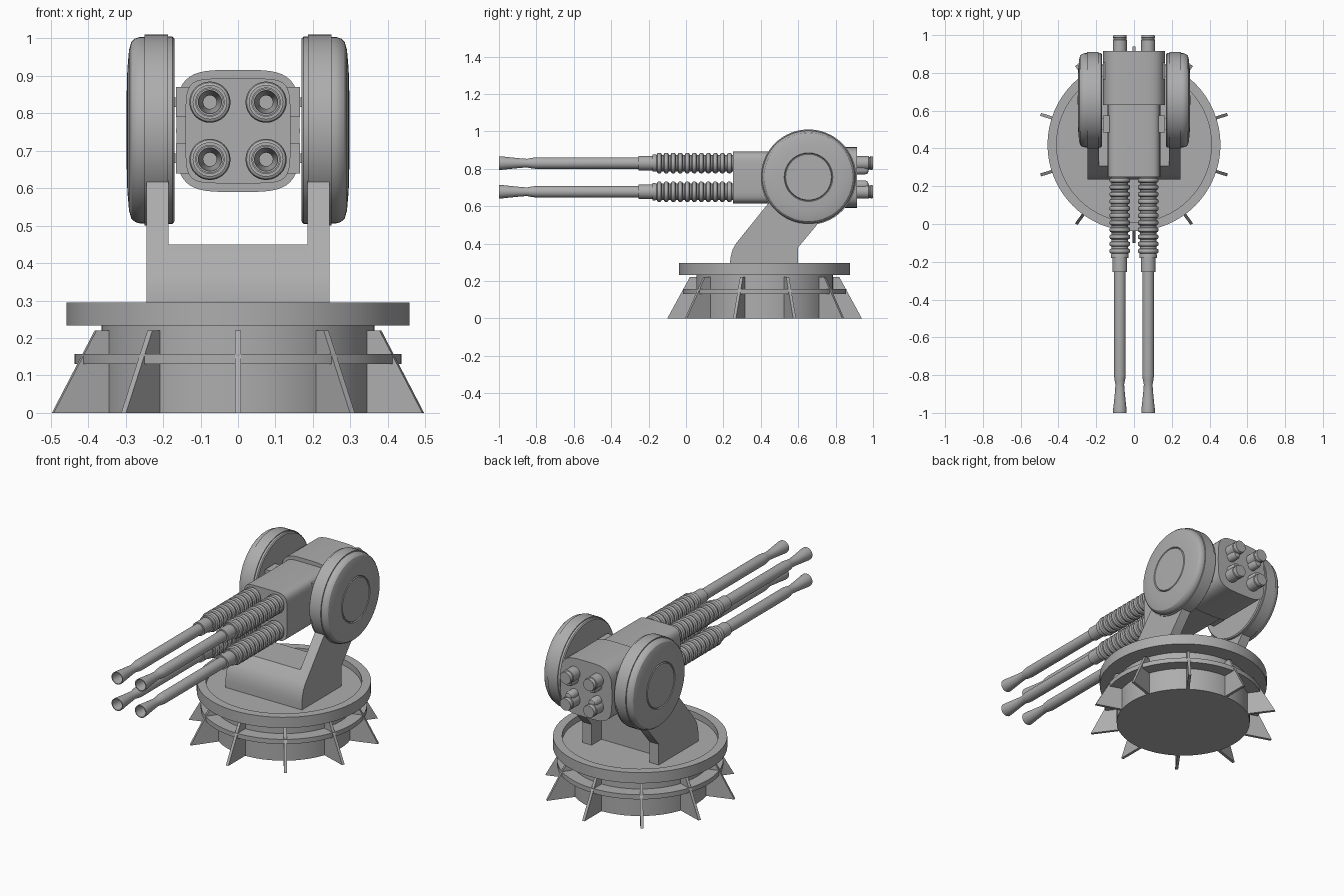
import bpy, bmesh, math
from mathutils import Vector

if "Cube" in bpy.data.objects:
    bpy.data.objects.remove(bpy.data.objects["Cube"])

grey = bpy.data.materials.new("plain_grey")
grey.diffuse_color = (0.42, 0.42, 0.42, 1)
grey.use_nodes = True
grey.node_tree.nodes["Principled BSDF"].inputs["Base Color"].default_value = grey.diffuse_color
CY = 0.42          # centre of the round base
HUB = (0.655, 0.755)  # y, z of the tilt axis


def finish(name, bm, smooth=30):
    bmesh.ops.remove_doubles(bm, verts=bm.verts[:], dist=1e-5)
    bmesh.ops.recalc_face_normals(bm, faces=bm.faces[:])
    me = bpy.data.meshes.new(name)
    bm.to_mesh(me)
    bm.free()
    me.materials.append(grey)
    ob = bpy.data.objects.new(name, me)
    bpy.context.collection.objects.link(ob)
    bpy.ops.object.select_all(action='DESELECT')
    ob.select_set(True)
    bpy.context.view_layer.objects.active = ob
    bpy.ops.object.shade_smooth_by_angle(angle=math.radians(smooth))
    return ob


def lathe(name, profile, axis, origin, seg=48, closed=False, flip=1):
    """Turn (radius, height) points around an axis."""
    bm = bmesh.new()
    rings = []
    for r, h in profile:
        ring = []
        for i in range(seg):
            a = 2 * math.pi * i / seg
            c, s = r * math.cos(a), r * math.sin(a)
            p = {'x': (h * flip, c, s), 'y': (c, h, s), 'z': (c, s, h)}[axis]
            ring.append(bm.verts.new(Vector(p) + Vector(origin)))
        rings.append(ring)
    n = len(rings)
    for k in range(n if closed else n - 1):
        a, b = rings[k], rings[(k + 1) % n]
        for i in range(seg):
            j = (i + 1) % seg
            bm.faces.new((a[i], a[j], b[j], b[i]))
    return finish(name, bm)


def prism(name, pts, offset, smooth=30):
    """Extrude a planar outline by an offset vector."""
    bm = bmesh.new()
    off = Vector(offset)
    a = [bm.verts.new(p) for p in pts]
    b = [bm.verts.new(Vector(p) + off) for p in pts]
    bm.faces.new(a)
    bm.faces.new(b[::-1])
    for i in range(len(a)):
        j = (i + 1) % len(a)
        bm.faces.new((a[i], a[j], b[j], b[i]))
    return finish(name, bm, smooth)


def box(name, x0, x1, y0, y1, z0, z1):
    return prism(name, [(x0, y0, z0), (x1, y0, z0), (x1, y1, z0), (x0, y1, z0)], (0, 0, z1 - z0))


# Base drum, mid ring and rimmed turntable
lathe("base_drum", [(0, 0), (0.365, 0), (0.365, 0.24), (0, 0.24)], 'z', (0, CY, 0), 64)
lathe("base_ring", [(0.36, 0.13), (0.437, 0.13), (0.437, 0.157), (0.36, 0.157)],
      'z', (0, CY, 0), 64, closed=True)
lathe("turntable", [(0, 0.233), (0.458, 0.233), (0.458, 0.295), (0.41, 0.295), (0.41, 0.26), (0, 0.26)],
      'z', (0, CY, 0), 64)

# Ten tapered fins around the drum
for i in range(10):
    a = math.radians(36 * i)
    d, t = Vector((math.sin(a), -math.cos(a), 0)), Vector((math.cos(a), math.sin(a), 0))
    pts = [Vector((0, CY, z)) + d * r - t * 0.008
           for r, z in ((0.355, 0), (0.52, 0), (0.40, 0.22), (0.355, 0.22))]
    prism("base_fin", pts, t * 0.016)

# Yoke: two leaning arms and the block between them
front = [(0.235, 0.25), (0.235, 0.30), (0.24, 0.335), (0.25, 0.37), (0.267, 0.40)]
arm = front + [(0.44, 0.615), (0.55, 0.74), (0.74, 0.66), (0.70, 0.50), (0.60, 0.38), (0.60, 0.25)]
for s in (-1, 1):
    prism("yoke_arm", [(s * 0.185, y, z) for y, z in arm], (s * 0.06, 0, 0))
prism("yoke_block", [(-0.185, y, z) for y, z in front + [(0.307, 0.45), (0.51, 0.45), (0.51, 0.25)]],
      (0.37, 0, 0))

# Large side discs
disc = [(0, 0.17), (0.244, 0.17), (0.25, 0.175), (0.25, 0.187), (0.255, 0.187), (0.255, 0.25),
        (0.249, 0.25), (0.249, 0.262), (0.245, 0.275), (0.236, 0.285), (0.215, 0.291),
        (0.17, 0.295), (0.13, 0.297), (0.126, 0.291), (0.122, 0.297), (0, 0.298)]
for s in (-1, 1):
    lathe("side_disc", disc, 'x', (0, *HUB), 64, flip=s)


# Gun body: slimmer front housing and bulging rear housing
def superellipse(w, h, n, y, cz, count=48):
    out = []
    for i in range(count):
        a = 2 * math.pi * i / count
        c, s = math.cos(a), math.sin(a)
        out.append((w * math.copysign(abs(c) ** (2 / n), c), y,
                    cz + h * math.copysign(abs(s) ** (2 / n), s)))
    return out


prism("front_housing", superellipse(0.14, 0.14, 6, 0.25, 0.753), (0, 0.40, 0))
prism("rear_housing", superellipse(0.165, 0.163, 4, 0.63, 0.753), (0, 0.285, 0))

# Pads and pins joining the housing to the discs
for s in (-1, 1):
    for y in (0.53, 0.81):
        for z in (0.68, 0.83):
            box("side_pad", s * 0.125, s * 0.165, y - 0.045, y + 0.045, z - 0.04, z + 0.04)
            box("side_pin", s * 0.15, s * 0.18, y - 0.03, y + 0.03, z - 0.013, z + 0.013)

# Four barrels with ribbed sleeves, flared hollow muzzles and rear caps
barrel = [(0, 0.27), (0.044, 0.27)]
for k in range(11):
    y = 0.232 - k * 0.0375
    barrel += [(0.044, y + 0.014), (0.052, y + 0.010), (0.055, y + 0.004),
               (0.055, y - 0.004), (0.052, y - 0.010), (0.044, y - 0.014)]
barrel += [(0.046, -0.165), (0.046, -0.18), (0.039, -0.18), (0.039, -0.255), (0.031, -0.255),
           (0.031, -0.80), (0.028, -0.825), (0.023, -0.85), (0.026, -0.89), (0.032, -0.95),
           (0.036, -0.985), (0.036, -1.0), (0.031, -1.0), (0.018, -0.87), (0.018, -0.80), (0, -0.80)]
cap = [(0, 0.89), (0.037, 0.89), (0.037, 0.975), (0.034, 0.978), (0.034, 0.985),
       (0.037, 0.988), (0.034, 1.0), (0, 1.0)]
plug = [(0, 0.89), (0.026, 0.89), (0.026, 0.955), (0.02, 0.972), (0, 0.978)]
for x in (-0.075, 0.075):
    for z, inward in ((0.677, 1), (0.83, -1)):
        lathe("gun_barrel", barrel, 'y', (x, 0, z), 32)
        lathe("rear_cap", cap, 'y', (x, 0, z), 32)
        lathe("rear_plug", plug, 'y', (x, 0, z + inward * 0.035), 24)
